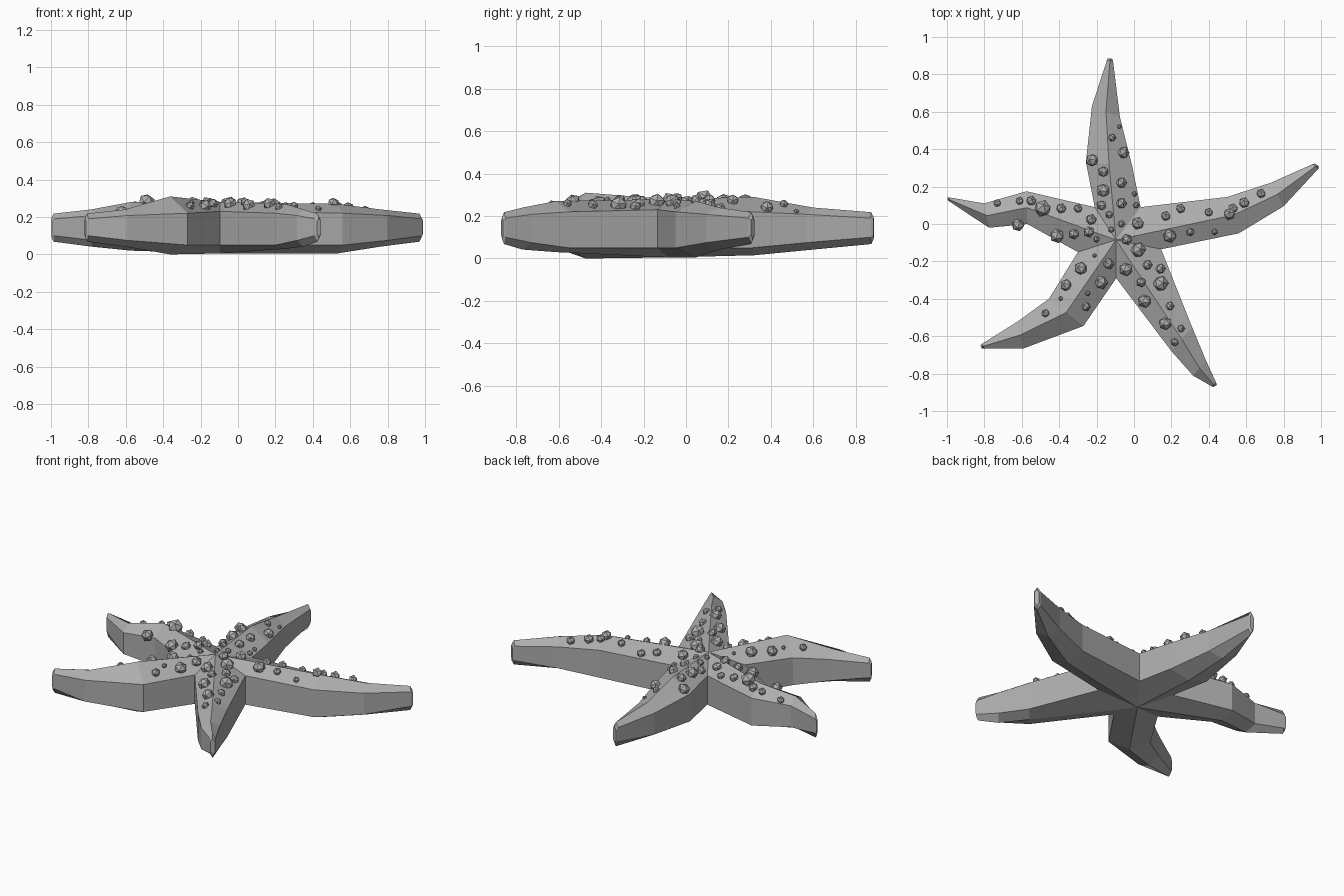
import bpy
import bmesh
from mathutils import Vector
from mathutils.bvhtree import BVHTree

cube = bpy.data.objects.get("Cube")
if cube:
    bpy.data.objects.remove(cube)


def make_material(name, colour):
    mat = bpy.data.materials.new(name)
    mat.use_nodes = True
    mat.diffuse_color = colour
    mat.node_tree.nodes["Principled BSDF"].inputs["Base Color"].default_value = colour
    return mat


def make_object(name, bm, material):
    mesh = bpy.data.meshes.new(name)
    bm.to_mesh(mesh)
    obj = bpy.data.objects.new(name, mesh)
    mesh.materials.append(material)
    bpy.context.collection.objects.link(obj)
    return obj


grey = make_material("stone grey", (0.42, 0.42, 0.42, 1))

# Notches between neighbouring arms, where their side walls meet
notch_back_right = (0.035, 0.09)
notch_back_left = (-0.21, 0.09)
notch_left = (-0.3, -0.15)
notch_front = (-0.095, -0.29)
notch_right = (0.145, -0.135)
centre = Vector((-0.096, -0.085))

body = bmesh.new()


def add_ring(left, right, ridge, top, upper, lower, bottom):
    """Six-sided cross-section: ridge, wall, keel, wall."""
    (lx, ly), (rx, ry), (mx, my) = left, right, ridge
    points = ((mx, my, top), (lx, ly, upper), (lx, ly, lower),
              (mx, my, bottom), (rx, ry, lower), (rx, ry, upper))
    return [body.verts.new(p) for p in points]


def add_arm(notches, middle, outer, tip, top, bottom):
    """Arm through pairs of left and right outline points."""
    pairs = [[Vector(p) for p in pair] for pair in (notches, middle, outer, tip)]
    mids = [(a + b) / 2 for a, b in pairs]
    mids[0] = centre
    heights = ((0.28, 0.23, 0.05, 0.005),
               (top, 0.22, 0.05, bottom),
               (0.24, 0.208, 0.075, 0.042),
               (0.218, 0.19, 0.1, 0.068))
    rings = [add_ring(a, b, m, *h) for (a, b), m, h in zip(pairs, mids, heights)]
    # Small chamfered end
    end = mids[-1] + (mids[-1] - mids[-2]).normalized() * 0.012
    middle_z = Vector((end.x, end.y, 0.143))
    rings.append([body.verts.new(middle_z + (v.co - Vector((*mids[-1], 0.143))) * 0.7)
                  for v in rings[-1]])
    for near, far in zip(rings, rings[1:]):
        for i in range(6):
            j = (i + 1) % 6
            body.faces.new((near[i], near[j], far[j], far[i]))
    body.faces.new(rings[-1])


# Back arm
add_arm((notch_back_left, notch_back_right), ((-0.257, 0.33), (-0.01, 0.31)),
        ((-0.225, 0.63), (-0.075, 0.57)), ((-0.145, 0.875), (-0.112, 0.87)), 0.29, 0.015)
# Left arm
add_arm((notch_back_right, notch_right), ((0.5, 0.145), (0.56, -0.05)),
        ((0.73, 0.22), (0.8, 0.095)), ((0.955, 0.32), (0.985, 0.295)), 0.27, 0.005)
# Front left arm
add_arm((notch_right, notch_front), ((0.31, -0.55), (0.2, -0.68)),
        ((0.385, -0.73), (0.315, -0.81)), ((0.44, -0.85), (0.41, -0.865)), 0.27, 0.03)
# Front right arm
add_arm((notch_front, notch_left), ((-0.27, -0.545), (-0.455, -0.4)),
        ((-0.59, -0.665), (-0.62, -0.52)), ((-0.8, -0.667), (-0.812, -0.64)), 0.31, 0)
# Right arm
add_arm((notch_left, notch_back_left), ((-0.57, 0), (-0.575, 0.175)),
        ((-0.775, -0.02), (-0.8, 0.11)), ((-0.983, 0.118), (-0.988, 0.142)), 0.28, 0.02)

bmesh.ops.remove_doubles(body, verts=body.verts, dist=0.0005)
bmesh.ops.recalc_face_normals(body, faces=body.faces)
make_object("starfish_body", body, grey)
surface = BVHTree.FromBMesh(body)


def add_bumps(name, spots):
    """Faceted bumps set on the upper skin: x, y in hundredths, radius in thousandths."""
    bm = bmesh.new()
    for x, y, radius in spots:
        hit, normal, _, _ = surface.ray_cast(Vector((x / 100, y / 100, 1)), Vector((0, 0, -1)))
        if hit is None:
            continue
        size = radius / 1000
        made = bmesh.ops.create_icosphere(bm, subdivisions=1, radius=size)["verts"]
        turn = Vector((0, 0, 1)).rotation_difference(normal).to_matrix()
        bmesh.ops.rotate(bm, verts=made, matrix=turn)
        bmesh.ops.translate(bm, verts=made, vec=hit + normal * size * 0.2)
    make_object(name, bm, grey)


add_bumps("back_arm_bumps", [
    (-22, 34, 35), (-16, 28, 30), (-6, 38, 33), (-12, 46, 22), (-8, 52, 13), (-7, 22, 30),
    (-16, 18, 38), (-7, 11, 30), (-17, 10, 28), (-13, 5, 22), (0, 16, 15), (1, 10, 18),
    (-23, 2, 30), (-7, 0, 20)])
add_bumps("left_arm_bumps", [
    (2, 0, 35), (-4, -8, 30), (2, -14, 42), (19, -6, 38), (17, 4, 27), (25, 8, 26),
    (30, -4, 23), (40, 6, 24), (51, 5, 32), (53, 8, 27), (59, 11, 30), (68, 16, 26),
    (43, -4, 18)])
add_bumps("front_left_arm_bumps", [
    (-4, -24, 38), (7, -22, 28), (14, -24, 28), (4, -31, 27), (14, -32, 43), (6, -41, 38),
    (19, -44, 25), (17, -53, 36), (25, -56, 22), (22, -63, 23), (23, -33, 15)])
add_bumps("front_right_arm_bumps", [
    (-14, -21, 32), (-18, -31, 38), (-28, -24, 36), (-36, -33, 33), (-26, -44, 26),
    (-47, -48, 23), (-39, -40, 13), (-25, -37, 15), (-21, -17, 12)])
add_bumps("right_arm_bumps", [
    (-41, -6, 40), (-32, -5, 30), (-24, -4, 30), (-20, -8, 18), (-12, -3, 18), (-39, 8, 28),
    (-30, 8, 24), (-49, 8, 46), (-55, 12, 28), (-61, 12, 23), (-73, 11, 22), (-62, 0, 36)])
